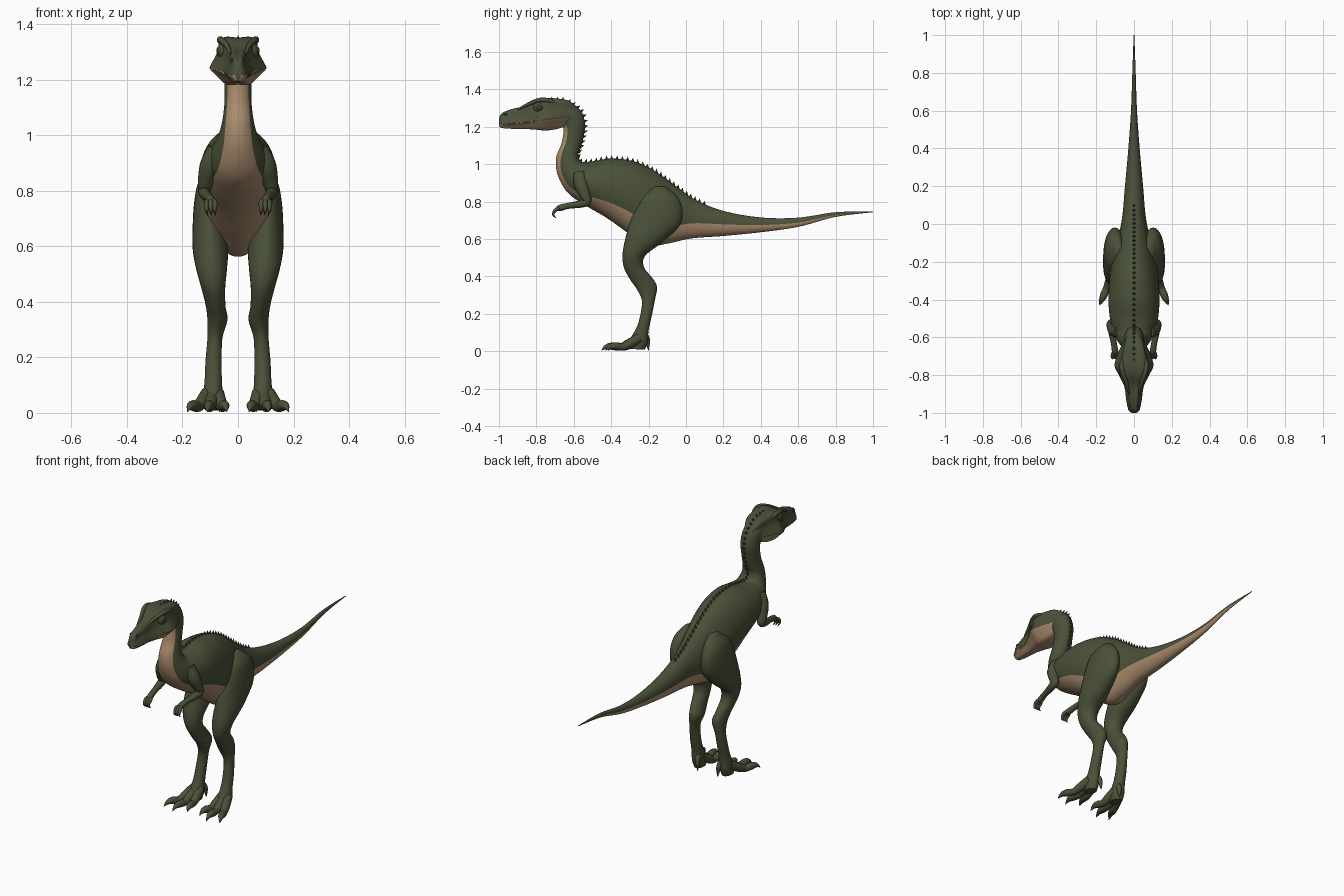
import bpy, bmesh, math
from mathutils import Vector, Matrix

if "Cube" in bpy.data.objects:
    bpy.data.objects.remove(bpy.data.objects["Cube"])


def material(name, rgb):
    m = bpy.data.materials.new(name)
    m.diffuse_color = (*rgb, 1)
    m.use_nodes = True
    m.node_tree.nodes["Principled BSDF"].inputs["Base Color"].default_value = m.diffuse_color
    return m


GREEN = material("dark green skin", (0.068, 0.082, 0.040))
TAN = material("tan belly", (0.40, 0.26, 0.155))
DARK = material("dark eye", (0.035, 0.042, 0.024))


def finish(name, bm, mats, mirror=False, angle=60):
    bmesh.ops.recalc_face_normals(bm, faces=bm.faces)
    me = bpy.data.meshes.new(name)
    bm.to_mesh(me)
    bm.free()
    for m in mats:
        me.materials.append(m)
    ob = bpy.data.objects.new(name, me)
    bpy.context.collection.objects.link(ob)
    bpy.ops.object.select_all(action='DESELECT')
    ob.select_set(True)
    bpy.context.view_layer.objects.active = ob
    bpy.ops.object.shade_smooth_by_angle(angle=math.radians(angle))
    if mirror:
        ob.modifiers.new("mirror", 'MIRROR').use_clip = False
    return ob


def spline(rows, n):
    """Catmull-Rom through tuples, n steps per span."""
    out = []
    last = len(rows) - 1
    for i in range(last):
        p0, p1 = rows[max(i - 1, 0)], rows[i]
        p2, p3 = rows[i + 1], rows[min(i + 2, last)]
        for k in range(n):
            t = k / n
            out.append(tuple(
                0.5 * (2 * b + (c - a) * t + (2 * a - 5 * b + 4 * c - d) * t * t
                       + (3 * b - a - 3 * c + d) * t ** 3)
                for a, b, c, d in zip(p0, p1, p2, p3)))
    out.append(tuple(rows[-1]))
    return out


def add_loft(bm, rings, rule=lambda j: 0):
    vs = [[bm.verts.new(p) for p in r] for r in rings]
    n = len(rings[0])
    for a, b in zip(vs, vs[1:]):
        for j in range(n):
            f = bm.faces.new((a[j], a[(j + 1) % n], b[(j + 1) % n], b[j]))
            f.material_index = rule(j)
    bm.faces.new(vs[0])
    bm.faces.new(vs[-1])


def oval(p, q, x, w, angles):
    """Ring between two (y, z) points p and q, half-width w about x."""
    p, q = Vector((x, *p)), Vector((x, *q))
    return [(p + q) / 2 + (p - q) / 2 * math.cos(a) + Vector((w * math.sin(a), 0, 0))
            for a in angles]


def add_tube(bm, pts, n=12, sub=5):
    pts = spline(pts, sub)
    cs = [Vector(p[:3]) for p in pts]
    rings = []
    for i, c in enumerate(cs):
        t = (cs[min(i + 1, len(cs) - 1)] - cs[max(i - 1, 0)]).normalized()
        u = t.cross(Vector((1, 0, 0))).normalized()
        v = t.cross(u)
        r = max(pts[i][3], 0.0012)
        rings.append([c + r * (u * math.cos(k * math.tau / n) + v * math.sin(k * math.tau / n))
                      for k in range(n)])
    add_loft(bm, rings)


def add_cone(bm, base, direction, r, h, seg=6):
    d = Vector(direction).normalized()
    m = Matrix.Translation(Vector(base) + d * h / 2) @ d.to_track_quat('Z', 'Y').to_matrix().to_4x4()
    bmesh.ops.create_cone(bm, cap_ends=True, segments=seg, radius1=r, radius2=0, depth=h, matrix=m)


# Body, tail and neck: back point y z, belly point y z, half-width, tan angle
body = spline([
    (1.0, .747, 1.0, .743, .002, .3), (.8, .743, .8, .718, .009, 1.3),
    (.6, .714, .6, .665, .016, 1.5), (.4, .715, .4, .636, .030, 1.55),
    (.2, .750, .2, .616, .048, 1.5), (.05, .810, .03, .603, .062, 1.35),
    (-.05, .880, -.1, .575, .085, 1.15), (-.17, .965, -.2, .565, .115, 1.1),
    (-.28, 1.015, -.3, .625, .130, 1.15), (-.4, 1.03, -.42, .71, .135, 1.1),
    (-.5, 1.015, -.53, .775, .125, 1.0), (-.56, 1.015, -.63, .845, .098, .85),
    (-.575, 1.05, -.685, .94, .070, .85), (-.562, 1.09, -.695, 1.03, .055, .95),
    (-.547, 1.15, -.665, 1.115, .048, .95), (-.54, 1.22, -.655, 1.19, .050, .85),
    (-.565, 1.29, -.68, 1.22, .053, .7), (-.635, 1.338, -.72, 1.23, .055, .5),
], 8)
G, T = 14, 8
rings = []
for yt, zt, yb, zb, w, a in body:
    half = [(math.pi - a) * k / G for k in range(G)] + [math.pi - a + a * k / T for k in range(T + 1)]
    angles = half + [math.tau - h for h in reversed(half[1:-1])]
    rings.append(oval((yt, zt), (yb, zb), 0, max(w, .002), angles))
bm = bmesh.new()
add_loft(bm, rings, lambda j: 1 if G <= j < G + 2 * T else 0)
finish("body", bm, [GREEN, TAN])

# Row of small spikes along the back and neck
bm = bmesh.new()
prev = None
for yt, zt, yb, zb, w, a in spline(body, 6):
    p = Vector((0, yt, zt))
    if yt < .1 and (prev is None or (p - prev).length > .027):
        d = (p - Vector((0, yb, zb))).normalized()
        add_cone(bm, p - d * .006, d, .010, .024)
        prev = p
for y in (-.66, -.69, -.72):
    add_cone(bm, (0, y, 1.343), (0, .2, 1), .008, .018)
finish("back_spikes", bm, [GREEN], angle=20)

# Head: y, crown z, mouth z, chin z, crown half-width, mouth half-width
head = spline([
    (-1.0, 1.243, 1.222, 1.203, .007, .012), (-.985, 1.272, 1.214, 1.194, .018, .028),
    (-.93, 1.295, 1.216, 1.19, .024, .040), (-.86, 1.312, 1.222, 1.189, .034, .050),
    (-.80, 1.345, 1.234, 1.186, .056, .078), (-.75, 1.354, 1.241, 1.182, .066, .100),
    (-.69, 1.351, 1.246, 1.19, .058, .085), (-.63, 1.34, 1.25, 1.21, .048, .058),
    (-.58, 1.305, 1.252, 1.225, .028, .035)], 6)
S = 3
rings = []
for y, zt, zm, zb, wt, wm in head:
    prof = spline([(0, zt - .004), (wt * .6, zt), (wt, zt - .012),
                   ((wt * .55 + wm * .45) * .92, (zt + zm) / 2), (wm, zm + .008), (wm, zm - .003),
                   (wm * .75, (zm + zb) / 2), (wm * .42, zb), (0, zb)], S)
    rings.append([(x, y, z) for x, z in prof] + [(-x, y, z) for x, z in reversed(prof[1:-1])])
N = len(rings[0])
bm = bmesh.new()
add_loft(bm, rings, lambda j: 1 if 5 * S <= j < N - 5 * S else 0)
finish("head", bm, [GREEN, TAN])

# Teeth along the upper jaw
bm = bmesh.new()
for y, zt, zm, zb, wt, wm in spline(head, 2):
    if -.985 < y < -.76:
        add_cone(bm, (wm - .001, y, zm + .004), (.15, 0, -1), .0035, .012, 5)
finish("teeth", bm, [TAN], mirror=True, angle=20)

# Brow ridges
bm = bmesh.new()
add_tube(bm, [(.026, -.90, 1.292, .004), (.040, -.84, 1.322, .010), (.060, -.785, 1.342, .012),
              (.064, -.74, 1.341, .012), (.056, -.69, 1.328, .004)], 10)
finish("brow", bm, [GREEN], mirror=True)

# Eyes with lids, nostrils
for name, loc, size, mat in (
        ("eyelid", (.052, -.782, 1.303), (.022, .034, .031), GREEN),
        ("eye", (.059, -.784, 1.303), (.019, .024, .022), DARK),
        ("nostril", (.021, -.965, 1.268), (.006, .010, .006), DARK)):
    bm = bmesh.new()
    bmesh.ops.create_uvsphere(bm, u_segments=20, v_segments=12, radius=1,
                              matrix=Matrix.Translation(loc) @ Matrix.Diagonal((*size, 1)))
    finish(name, bm, [mat], mirror=True)

# Legs: front y z, back y z, inner x, outer x
leg = spline([
    (-.17, .88, -.11, .88, .06, .10), (-.235, .83, -.05, .83, .05, .142),
    (-.27, .77, -.02, .76, .045, .157), (-.30, .69, -.035, .67, .04, .163),
    (-.325, .60, -.13, .58, .035, .163), (-.339, .52, -.218, .51, .04, .150),
    (-.333, .45, -.225, .45, .046, .132), (-.30, .385, -.175, .385, .045, .116),
    (-.262, .33, -.155, .34, .038, .110), (-.236, .27, -.167, .27, .056, .110),
    (-.245, .19, -.185, .18, .059, .117), (-.265, .125, -.20, .11, .058, .120),
    (-.30, .06, -.205, .05, .055, .125), (-.30, .012, -.22, .008, .062, .118)], 6)
ring_angles = [k * math.tau / 28 for k in range(28)]
bm = bmesh.new()
add_loft(bm, [oval((f, zf), (b, zb), (xi + xo) / 2, (xo - xi) / 2, ring_angles)
              for f, zf, b, zb, xi, xo in leg])
finish("leg", bm, [GREEN], mirror=True)

# Toes with claws and the rear spur
bm = bmesh.new()
for x0, x1, y1 in ((.075, .040, -.415), (.092, .110, -.452), (.108, .182, -.430)):
    def at(t, z, r):
        return (x0 + (x1 - x0) * t, -.25 + (y1 + .25) * t, z, r)
    add_tube(bm, [at(0, .07, .026), at(.3, .038, .024), at(.5, .022, .019), at(.68, .026, .020),
                  at(.82, .026, .016), at(.92, .018, .009), at(1, .004, .001)])
add_tube(bm, [(.08, -.235, .10, .016), (.072, -.213, .075, .016), (.068, -.205, .05, .013),
              (.066, -.203, .025, .007), (.066, -.200, .004, .001)])
finish("toes", bm, [GREEN], mirror=True)

# Arms with three clawed fingers
bm = bmesh.new()
add_tube(bm, [(.075, -.57, .95, .035), (.100, -.56, .89, .038), (.116, -.54, .835, .029),
              (.121, -.53, .80, .023), (.118, -.565, .787, .020), (.107, -.63, .777, .016),
              (.100, -.675, .765, .017), (.099, -.69, .755, .008)], 14)
for x in (.084, .098, .113):
    add_tube(bm, [(.100, -.665, .768, .010), (x, -.692, .758, .010), (x, -.707, .742, .008),
                  (x, -.708, .727, .006), (x - .003, -.695, .712, .001)], 8)
finish("arm", bm, [GREEN], mirror=True)
